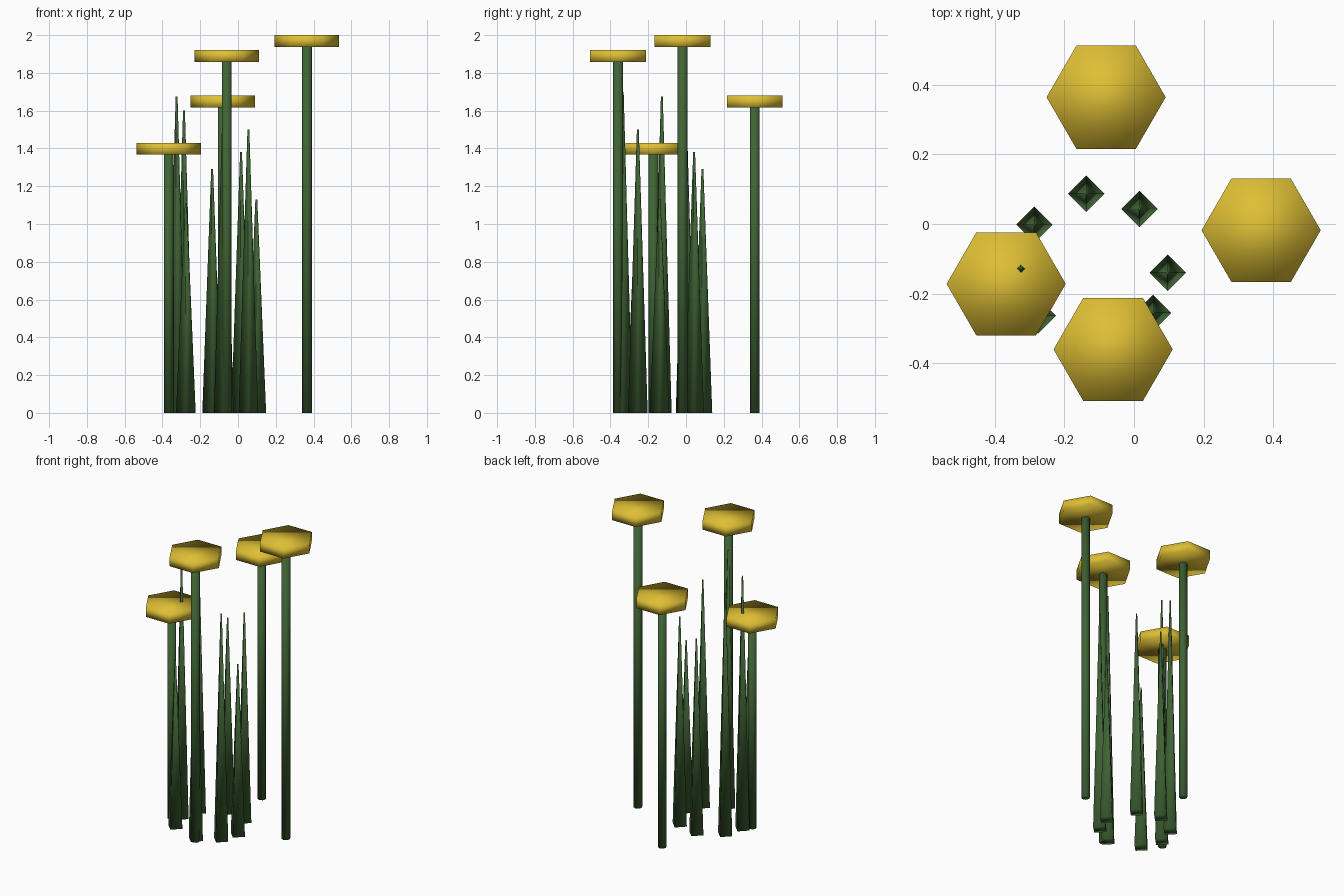
import bpy
import math

if "Cube" in bpy.data.objects:
    bpy.data.objects.remove(bpy.data.objects["Cube"])


def make_material(name, rgb):
    m = bpy.data.materials.new(name)
    m.diffuse_color = (*rgb, 1.0)
    m.use_nodes = True
    m.node_tree.nodes["Principled BSDF"].inputs["Base Color"].default_value = m.diffuse_color
    return m


GREEN = make_material("leaf green", (0.05, 0.125, 0.035))
YELLOW = make_material("petal yellow", (0.73, 0.52, 0.035))


def tapered(name, sides, r_bottom, r_top, x, y, z0, z1, mat, turn=0.0):
    """Upright prism or tapered spike, smooth shaded, first corner on +x."""
    bpy.ops.mesh.primitive_cone_add(
        vertices=sides, radius1=r_bottom, radius2=r_top, depth=z1 - z0,
        location=(x, y, (z0 + z1) / 2), rotation=(0, 0, math.radians(turn)))
    ob = bpy.context.object
    ob.name = name
    ob.data.materials.append(mat)
    bpy.ops.object.shade_smooth()
    return ob


# Flowers: x, y, top of the head
HEAD_H = 0.063
flowers = [
    (0.365, -0.018, 2.0),
    (-0.06, -0.36, 1.92),
    (-0.08, 0.364, 1.68),
    (-0.367, -0.172, 1.43),
]
for i, (x, y, top) in enumerate(flowers, 1):
    tapered(f"flower_stem_{i}", 8, 0.026, 0.026, x, y, 0, top - HEAD_H / 2, GREEN)
    tapered(f"flower_head_{i}", 6, 0.171, 0.171, x, y, top - HEAD_H, top, YELLOW, 90)

# Grass blades: x, y, height
blades = [
    (-0.325, -0.128, 1.675),
    (-0.286, -0.002, 1.60),
    (-0.137, 0.087, 1.29),
    (0.016, 0.043, 1.38),
    (0.055, -0.255, 1.50),
    (0.097, -0.14, 1.13),
    (-0.276, -0.263, 1.11),
    (-0.075, -0.335, 1.70),
]
for i, (x, y, h) in enumerate(blades, 1):
    tapered(f"grass_blade_{i}", 4, 0.052, 0.005, x, y, 0, h, GREEN)
